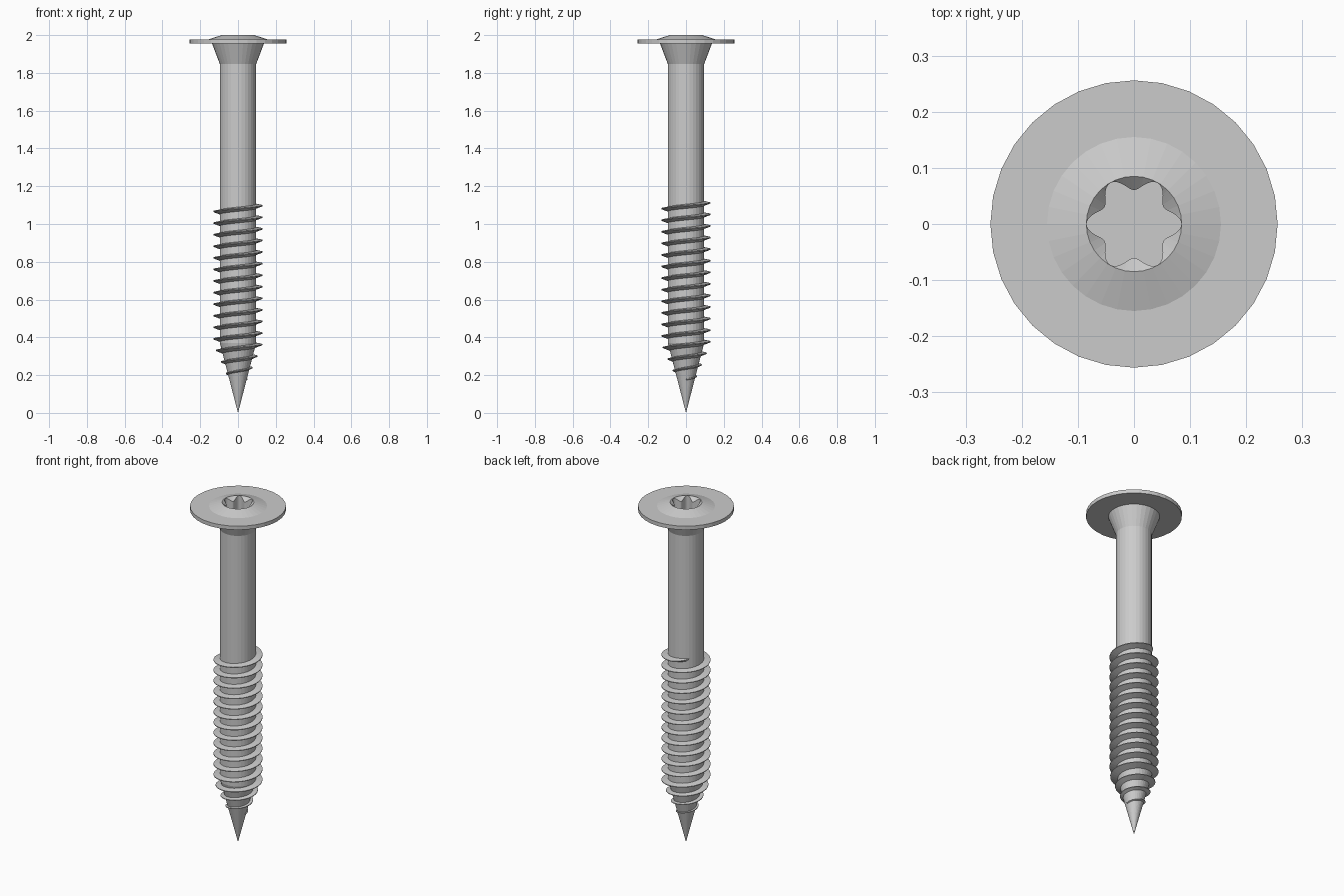
import bpy, bmesh
from math import sin, cos, pi, tau

if "Cube" in bpy.data.objects:
    bpy.data.objects.remove(bpy.data.objects["Cube"])

SIDES = 32
PITCH = 0.0613
CORE_R, CONE_Z = 0.096, 0.37


def finish(name, bm):
    bmesh.ops.remove_doubles(bm, verts=bm.verts, dist=1e-5)
    bmesh.ops.recalc_face_normals(bm, faces=bm.faces)
    mesh = bpy.data.meshes.new(name)
    bm.to_mesh(mesh)
    bm.free()
    obj = bpy.data.objects.new(name, mesh)
    bpy.context.collection.objects.link(obj)
    return obj


def skin(bm, rings, closed=True):
    """Join successive rings of points with quads."""
    rows = [[bm.verts.new(p) for p in ring] for ring in rings]
    n = len(rows[0])
    for a, b in zip(rows, rows[1:]):
        for i in range(n if closed else n - 1):
            j = (i + 1) % n
            bm.faces.new((a[i], a[j], b[j], b[i]))
    return rows


def circle(r, z, n=SIDES):
    return [(r * cos(tau * i / n), r * sin(tau * i / n), z) for i in range(n)]


# Shank: pointed tip, straight shaft, flared neck up to the washer
bm = bmesh.new()
skin(bm, [circle(r, z) for r, z in
          [(0.0002, 0), (CORE_R, CONE_Z), (CORE_R, 1.846), (0.138, 1.957)]])
finish("shank", bm)

# Washer head: thin flange with a low raised crown, open in the middle
bm = bmesh.new()
skin(bm, [circle(r, z) for r, z in
          [(0.135, 1.956), (0.256, 1.956), (0.256, 1.978),
           (0.155, 1.978), (0.085, 2.0)]])
finish("washer_head", bm)

# Six-lobed drive recess: sloped rim, star-shaped walls and floor
N = SIDES * 3
rim, star, floor = [], [], []
for i in range(N):
    a = tau * i / N
    facet = tau / SIDES
    edge = 0.085 * cos(facet / 2) / cos(a % facet - facet / 2)
    r = 0.0725 + 0.0120 * cos(6 * a)
    rim.append((edge * cos(a), edge * sin(a), 2.0))
    star.append((r * cos(a), r * sin(a), 2.0 - (0.085 - r) * 0.9))
    floor.append((r * cos(a), r * sin(a), 1.90))
bm = bmesh.new()
rows = skin(bm, [rim, star, floor])
bm.faces.new(rows[-1])
recess = finish("drive_recess", bm)
recess.data.flip_normals() if recess.data.polygons[-1].normal.z < 0 else None

# Thread: a thin helical ridge that narrows with the tip
bm = bmesh.new()
sections = []
steps = int(15.375 * SIDES)
for i in range(steps + 1):
    a = tau * i / SIDES
    z = 0.1775 + PITCH * i / SIDES
    core = CORE_R * min(1, z / CONE_Z)
    crest = min(0.131, 0.051 + (z - 0.1775) * 0.43)
    fade = min(1, (steps - i) / 4)
    crest = core + (crest - core) * fade
    scale = min(1, 0.4 + (z - 0.1775) * 4)
    root = core - 0.006
    profile = [(root, -0.017 * scale), (crest, -0.002),
               (crest, 0.002), (root, 0.009 * scale)]
    sections.append([(r * cos(a), r * sin(a), z + dz) for r, dz in profile])
rows = skin(bm, sections)
bm.faces.new(rows[0])
bm.faces.new(rows[-1])
finish("thread", bm)
